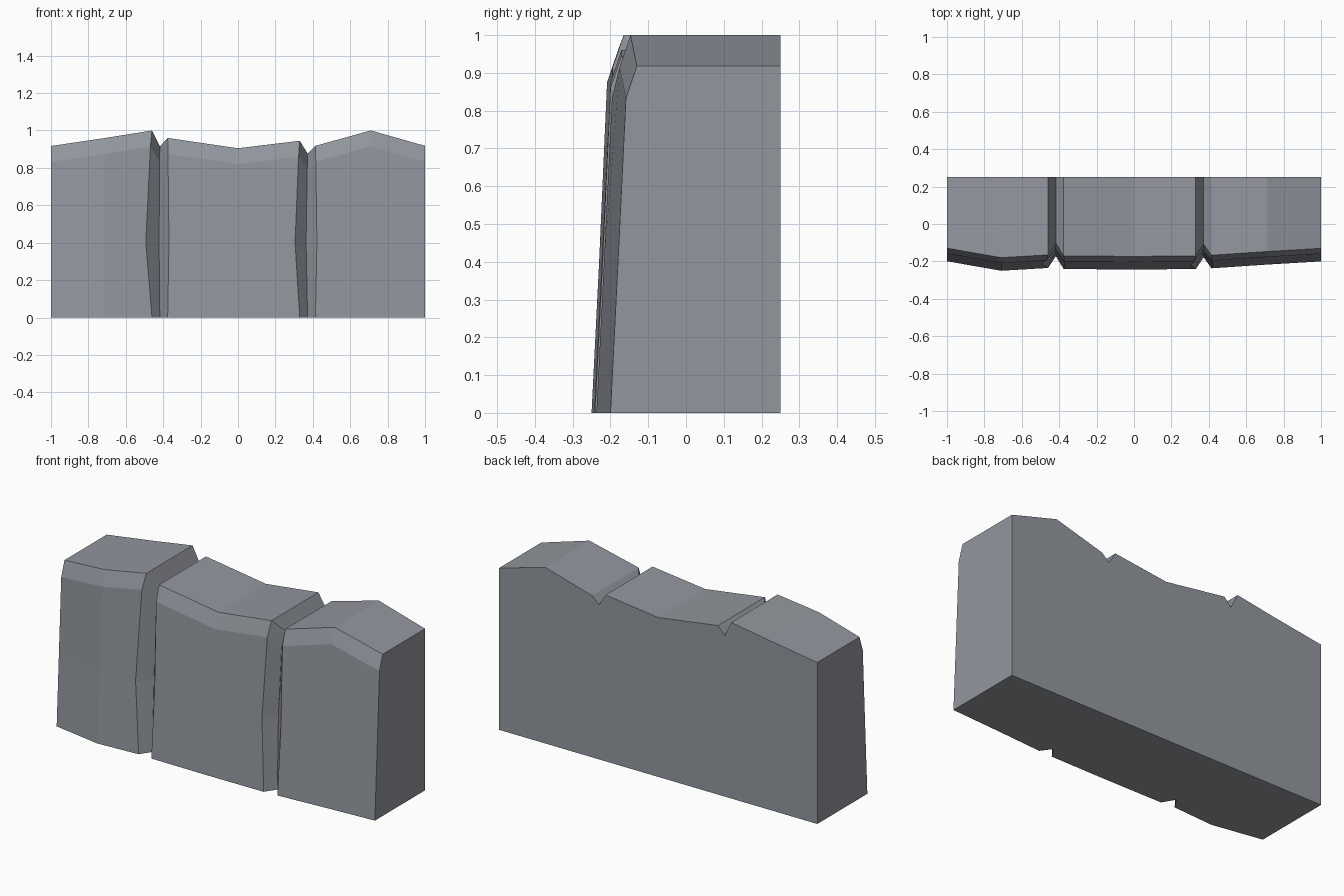
import bpy, bmesh

if "Cube" in bpy.data.objects:
    bpy.data.objects.remove(bpy.data.objects["Cube"])

# Columns along the wall: x, top height, front y at the base, sideways bulge at mid height
columns = [
    (-1.00, 0.917, -0.199, 0), (-0.71, 0.96, -0.25, 0),
    (-0.46, 1.00, -0.235, -0.033), (-0.418, 0.915, -0.172, -0.004), (-0.376, 0.96, -0.241, 0.007),
    (0.00, 0.905, -0.243, 0),
    (0.33, 0.945, -0.241, -0.025), (0.372, 0.877, -0.178, -0.008), (0.414, 0.918, -0.237, 0.008),
    (0.71, 1.00, -0.217, 0), (1.00, 0.918, -0.20, 0),
]
BACK = 0.25


def section(x, top, front, bulge):
    """Cross-section: leaning front with a chamfered top edge, flat back."""
    return [
        (x, BACK, 0), (x, front, 0),
        (x + bulge, front + 0.02, 0.40),
        (x + bulge * 0.25, front + 0.041, top - 0.085),
        (x, front + 0.07, top), (x, BACK, top),
    ]


# Loft the sections into one closed block with two V-shaped grooves
bm = bmesh.new()
rings = [[bm.verts.new(p) for p in section(*c)] for c in columns]
for a, b in zip(rings, rings[1:]):
    for i in range(6):
        j = (i + 1) % 6
        bm.faces.new((a[i], a[j], b[j], b[i]))
bm.faces.new(rings[0])
bm.faces.new(rings[-1])
bmesh.ops.recalc_face_normals(bm, faces=bm.faces)

mesh = bpy.data.meshes.new("stone_wall")
bm.to_mesh(mesh)
bm.free()
wall = bpy.data.objects.new("stone_wall", mesh)
bpy.context.collection.objects.link(wall)

# Slate blue-grey stone
stone = bpy.data.materials.new("slate_stone")
stone.diffuse_color = (0.29, 0.31, 0.345, 1)
stone.use_nodes = True
stone.node_tree.nodes["Principled BSDF"].inputs["Base Color"].default_value = stone.diffuse_color
mesh.materials.append(stone)
